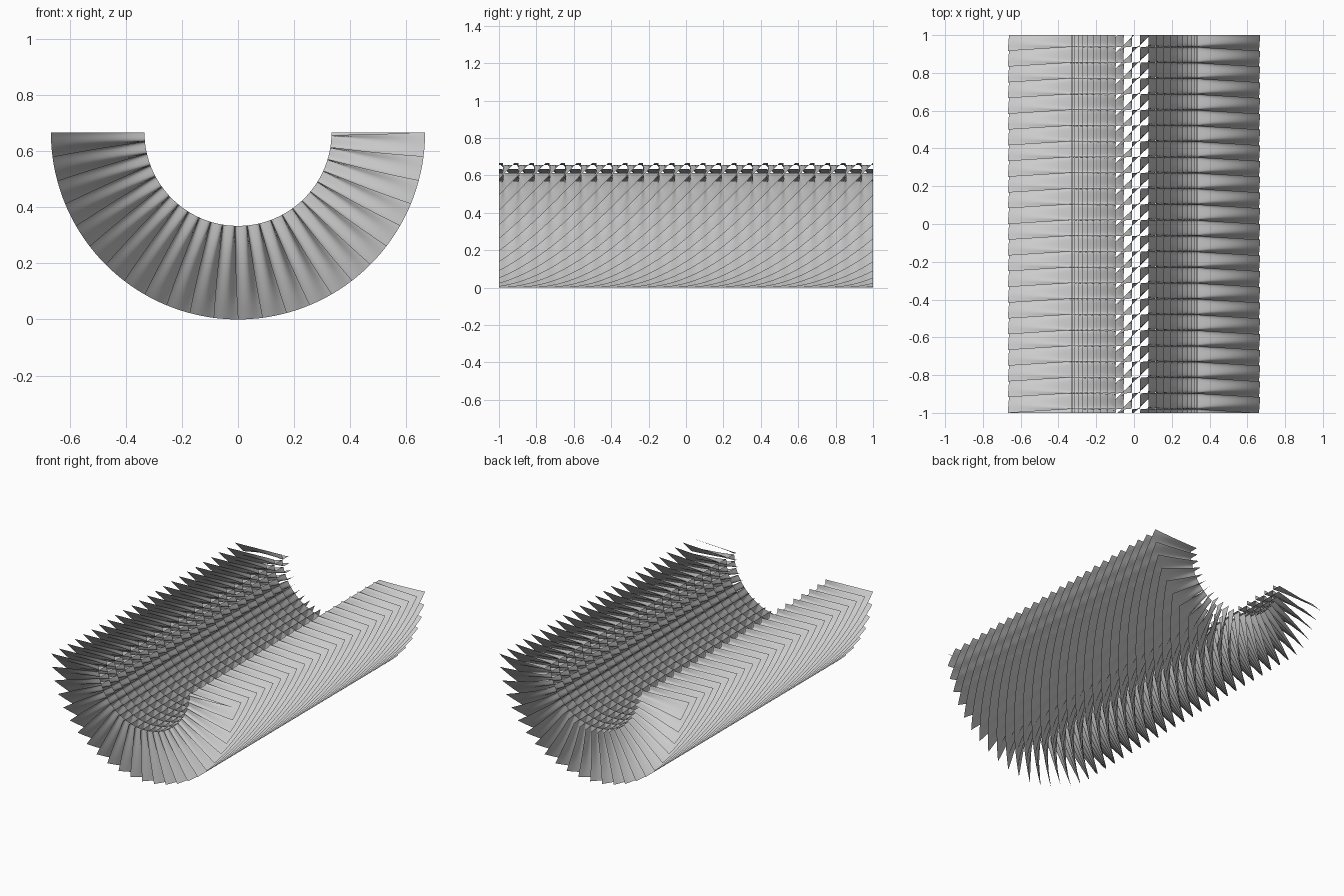
import bpy, bmesh, math
from math import pi, sin, cos, tan, asin

if "Cube" in bpy.data.objects:
    bpy.data.objects.remove(bpy.data.objects["Cube"])

R_IN, R_OUT, HALF = 1 / 3, 2 / 3, 1.0
CELLS = 24                      # sheets along the length and around the half circle
RAD_STEPS = 7
STEP = pi / 8
KX, KY = CELLS, CELLS * pi / 2  # phase per radian, phase per unit of length

bm = bmesh.new()

# Diagonal fins in flat space (angle, length, radius): straight outside, stepped inside
for n in range(-CELLS, CELLS + 1):
    p0 = n * pi
    reach = int((CELLS * pi - abs(p0)) / STEP) + 8
    previous = None
    for i in range(-reach, reach + 1):
        q = i * STEP
        row = []
        for j in range(RAD_STEPS + 1):
            t = j / RAD_STEPS
            wave = asin(min(0.985, tan(pi / 4 * (1 - t))) * cos(q))
            p = p0 - (-1) ** n * wave
            row.append(bm.verts.new(((p + q) / 2 / KX, -(p - q) / 2 / KY,
                                     R_IN + (R_OUT - R_IN) * t)))
        if previous:
            for j in range(RAD_STEPS):
                bm.faces.new((previous[j], row[j], row[j + 1], previous[j + 1]))
        previous = row

# Trim to the half circle and to the length
for co, no in (((pi / 2, 0, 0), (1, 0, 0)), ((-pi / 2, 0, 0), (-1, 0, 0)),
               ((0, HALF, 0), (0, 1, 0)), ((0, -HALF, 0), (0, -1, 0))):
    bmesh.ops.bisect_plane(bm, geom=bm.verts[:] + bm.edges[:] + bm.faces[:],
                           dist=1e-6, plane_co=co, plane_no=no, clear_outer=True)

# Bend into a trough
for v in bm.verts:
    a, y, r = v.co
    v.co = (r * sin(a), y, R_OUT - r * cos(a))
for f in bm.faces:
    f.smooth = True

mesh = bpy.data.meshes.new("trough_fins")
bm.to_mesh(mesh)
bm.free()
fins = bpy.data.objects.new("trough_fins", mesh)
bpy.context.collection.objects.link(fins)
